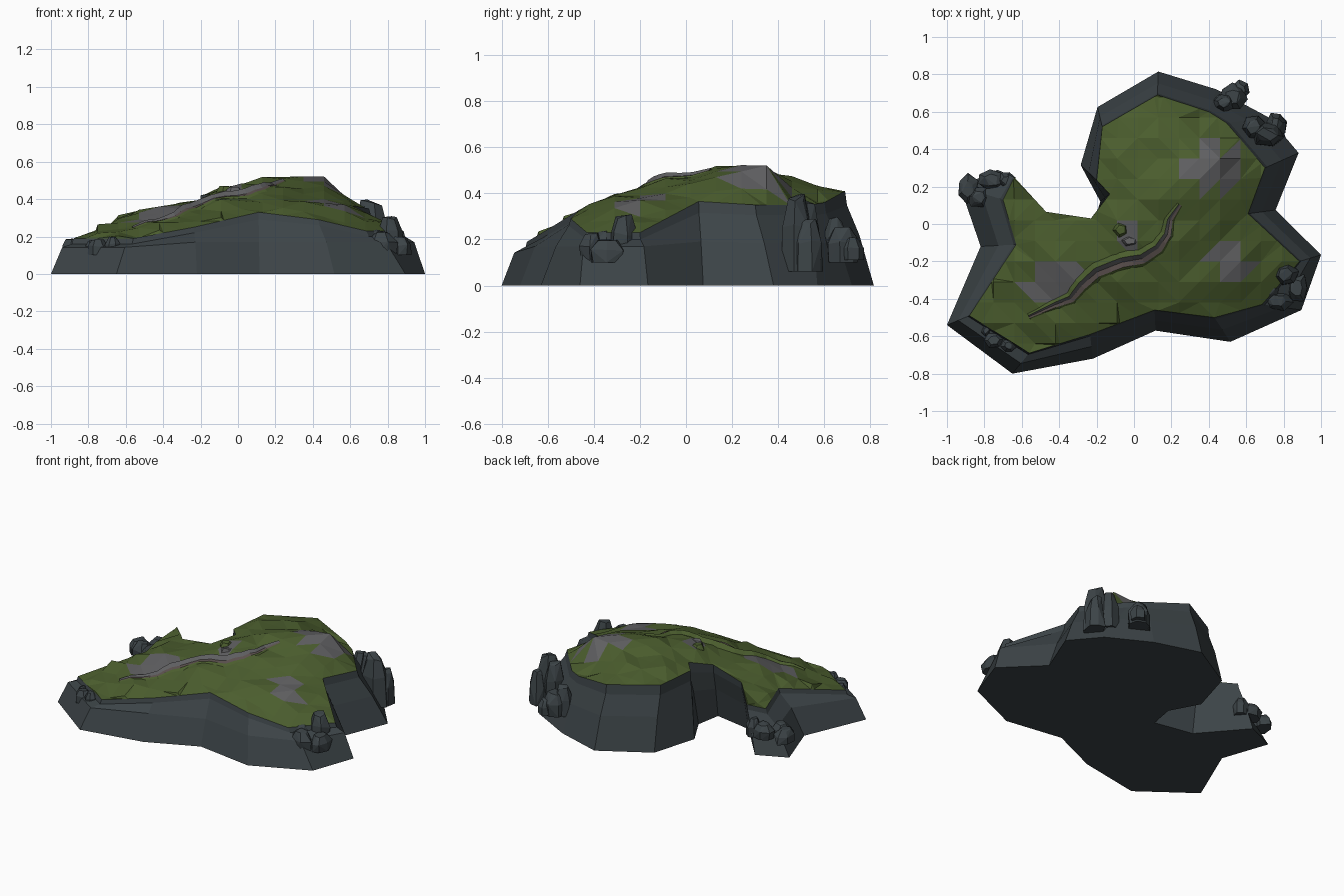
import bpy, bmesh, math, random
from mathutils import Vector
from mathutils.bvhtree import BVHTree

if "Cube" in bpy.data.objects:
    bpy.data.objects.remove(bpy.data.objects["Cube"])

random.seed(4)


def material(name, rgb):
    m = bpy.data.materials.new(name)
    m.diffuse_color = (*rgb, 1)
    m.use_nodes = True
    m.node_tree.nodes["Principled BSDF"].inputs["Base Color"].default_value = m.diffuse_color
    return m


GRASS = material("grass", (0.07, 0.11, 0.027))
CLIFF = material("cliff", (0.045, 0.057, 0.063))
STONE = material("bare_stone", (0.115, 0.115, 0.12))
DIRT = material("dirt", (0.11, 0.085, 0.08))


def finish(name, bm, *mats):
    me = bpy.data.meshes.new(name)
    bm.to_mesh(me)
    bm.free()
    for m in mats:
        me.materials.append(m)
    ob = bpy.data.objects.new(name, me)
    bpy.context.collection.objects.link(ob)
    return ob


# Coastline: foot x, foot y, grass rim x, y, z (counter-clockwise)
COAST = [
    (-1.0, -.54, -.88, -.49, .19), (-.65, -.80, -.56, -.69, .19),
    (-.22, -.72, -.235, -.59, .25), (.115, -.57, .11, -.46, .33),
    (.515, -.63, .43, -.50, .29), (.895, -.46, .685, -.43, .23),
    (1.0, -.165, .885, -.20, .23), (.757, .075, .61, .055, .365),
    (.88, .38, .70, .30, .35), (.72, .57, .495, .54, .35),
    (.44, .72, .40, .60, .36), (.13, .815, .125, .69, .41),
    (-.195, .625, -.17, .52, .42), (-.285, .315, -.20, .235, .42),
    (-.18, .12, -.13, .16, .43), (-.21, -.05, -.23, .03, .39),
    (-.48, .0, -.47, .065, .345), (-.73, .29, -.64, .25, .31),
    (-.93, .20, -.70, .13, .25), (-.82, -.12, -.63, -.11, .28)]
foot = [Vector((a, b, 0)) for a, b, *_ in COAST]
rim = [Vector(c[2:]) for c in COAST]

# Cliff walls with a ledge, and the flat underside
bm = bmesh.new()
rings = [foot, [], [], rim]
for f, r in zip(foot, rim):
    a, b = f.lerp(r, .5), f.lerp(r, .93)
    a.z, b.z = min(.17, r.z * .75) + max(0, r.z - .33) * .6, r.z - .03 - max(0, r.z - .3) * .3
    rings[1].append(a)
    rings[2].append(b)
vs = [[bm.verts.new(p) for p in ring] for ring in rings]
n = len(foot)
for lo, hi in zip(vs, vs[1:]):
    for i in range(n):
        j = (i + 1) % n
        bm.faces.new((lo[i], lo[j], hi[j], hi[i]))
bm.faces.new(vs[0][::-1])
finish("cliff_walls", bm, CLIFF)

# Grassy hill: rim polygon sliced into a grid, inner points lifted to the hill shape
HILL = [(.15, .16, .53), (.42, .32, .53), (.3, .24, .53), (0, 0, .49), (.2, -.08, .47),
        (-.05, -.25, .41), (-.35, -.2, .37), (-.5, -.4, .28), (-.2, -.45, .31),
        (.5, -.2, .385), (.3, -.3, .39), (.1, .45, .47), (.7, -.2, .3),
        (.48, .1, .47), (-.65, -.5, .23), (-.05, .3, .47), (-.5, -.08, .35)]
samples = [Vector(p) for p in HILL] + rim


def hill_height(p):
    total = weight = 0
    for s in samples:
        w = 1 / ((s.xy - p.xy).length_squared + .002) ** 1.6
        total += w * s.z
        weight += w
    return total / weight


bm = bmesh.new()
bm.faces.new([bm.verts.new(p) for p in rim])
for axis in (Vector((1, 0, 0)), Vector((0, 1, 0))):
    for k in range(-8, 9):
        bmesh.ops.bisect_plane(bm, geom=bm.verts[:] + bm.edges[:] + bm.faces[:],
                               plane_co=axis * (k * .11 + .02), plane_no=axis)
for v in bm.verts:
    if not v.is_boundary:
        v.co.z = hill_height(v.co) + random.uniform(-.006, .006)
bmesh.ops.triangulate(bm, faces=bm.faces[:])

# Bare stone patches: centre x, y, radius x, y
PATCHES = [(.43, .30, .16, .13), (.51, -.21, .11, .10), (-.42, -.31, .17, .09),
           (-.02, -.08, .08, .07)]
for f in bm.faces:
    c = f.calc_center_median()
    f.material_index = int(any(((c.x - x) / a) ** 2 + ((c.y - y) / b) ** 2 < 1
                               for x, y, a, b in PATCHES))
    if f.normal.z < 0:
        f.normal_flip()
ground = BVHTree.FromBMesh(bm)
finish("grassy_hill", bm, GRASS, STONE)


def on_ground(x, y):
    hit = ground.ray_cast(Vector((x, y, 2)), Vector((0, 0, -1)))[0]
    return hit.z if hit else .2


# Winding footpath with a low stone bank on its uphill side
PATH = [(-.56, -.50), (-.42, -.44), (-.33, -.41), (-.27, -.34), (-.19, -.27), (-.06, -.22),
        (.05, -.20), (.14, -.14), (.19, -.06), (.20, .02), (.25, .10)]
SECTION = [(.075, -.008), (.04, .028), (.016, .008), (-.012, .008), (-.035, -.01)]
pts = [Vector(p) for p in PATH]
pts = [q for a, b in zip(pts, pts[1:]) for q in (a, (a + b) / 2)] + [pts[-1]]
bm = bmesh.new()
rows = []
for i, p in enumerate(pts):
    d = (pts[min(i + 1, len(pts) - 1)] - pts[max(i - 1, 0)]).normalized()
    side = Vector((-d.y, d.x))
    size = .3 + .7 * math.sin(math.pi * i / (len(pts) - 1))
    rows.append([bm.verts.new((*(p + side * o * size),
                               on_ground(*(p + side * o * size)) + h * size + .002))
                 for o, h in SECTION])
for a, b in zip(rows, rows[1:]):
    for k in range(4):
        f = bm.faces.new((a[k], a[k + 1], b[k + 1], b[k]))
        f.material_index = (0, 1, 2, 0)[k]
finish("footpath", bm, GRASS, STONE, DIRT)


def boulder(name, x, y, z0, z1, rx, ry, sides=6, mat=CLIFF):
    """Chunky faceted rock standing from z0 to z1."""
    bm = bmesh.new()
    turn = random.uniform(0, 1)
    for t, s in ((0, .95), (.6, 1), (1, .55)):
        for k in range(sides):
            a = turn + math.tau * k / sides
            r = s * random.uniform(.85, 1.1)
            z = z0 + (z1 - z0) * (t + (random.uniform(-.12, .0) if t else 0))
            bm.verts.new((x + rx * r * math.cos(a), y + ry * r * math.sin(a), z))
    out = bmesh.ops.convex_hull(bm, input=bm.verts[:])
    bmesh.ops.delete(bm, geom=[v for v in out["geom_interior"]
                               if isinstance(v, bmesh.types.BMVert)], context='VERTS')
    bmesh.ops.dissolve_limit(bm, angle_limit=.12, verts=bm.verts[:], edges=bm.edges[:])
    return finish(name, bm, mat)


# Boulder clusters along the cliffs: x, y, bottom, top, radius x, radius y
ROCKS = {
    "spur_rock": [(-.89, .19, .10, .19, .06, .08), (-.76, .235, .11, .21, .075, .055),
                  (-.83, .145, .10, .20, .07, .06), (-.68, .23, .10, .23, .05, .05)],
    "front_left_rock": [(-.75, -.62, .10, .19, .055, .045), (-.67, -.65, .11, .20, .04, .035),
                        (-.79, -.57, .10, .18, .03, .03)],
    "right_rock": [(.81, -.27, .12, .31, .07, .065), (.87, -.34, .10, .20, .06, .085),
                   (.77, -.41, .09, .23, .08, .055), (.73, -.35, .15, .24, .05, .05)],
    "back_right_rock": [(.71, .48, .06, .40, .10, .075), (.76, .53, .06, .29, .06, .07),
                        (.64, .52, .10, .38, .07, .07), (.53, .68, .10, .26, .08, .075),
                        (.57, .72, .11, .21, .05, .05), (.48, .65, .10, .30, .06, .05)],
}
for name, rocks in ROCKS.items():
    for i, r in enumerate(rocks):
        boulder(f"{name}_{i + 1}", *r, sides=6 + i % 2)

# Small outcrop on the slope above the path
z = on_ground(-.07, -.03)
boulder("slope_outcrop", -.07, -.03, z - .05, z + .025, .05, .05, 5, GRASS)
boulder("slope_outcrop_stone", -.02, -.09, z - .06, z + .015, .06, .035, 5, STONE)
